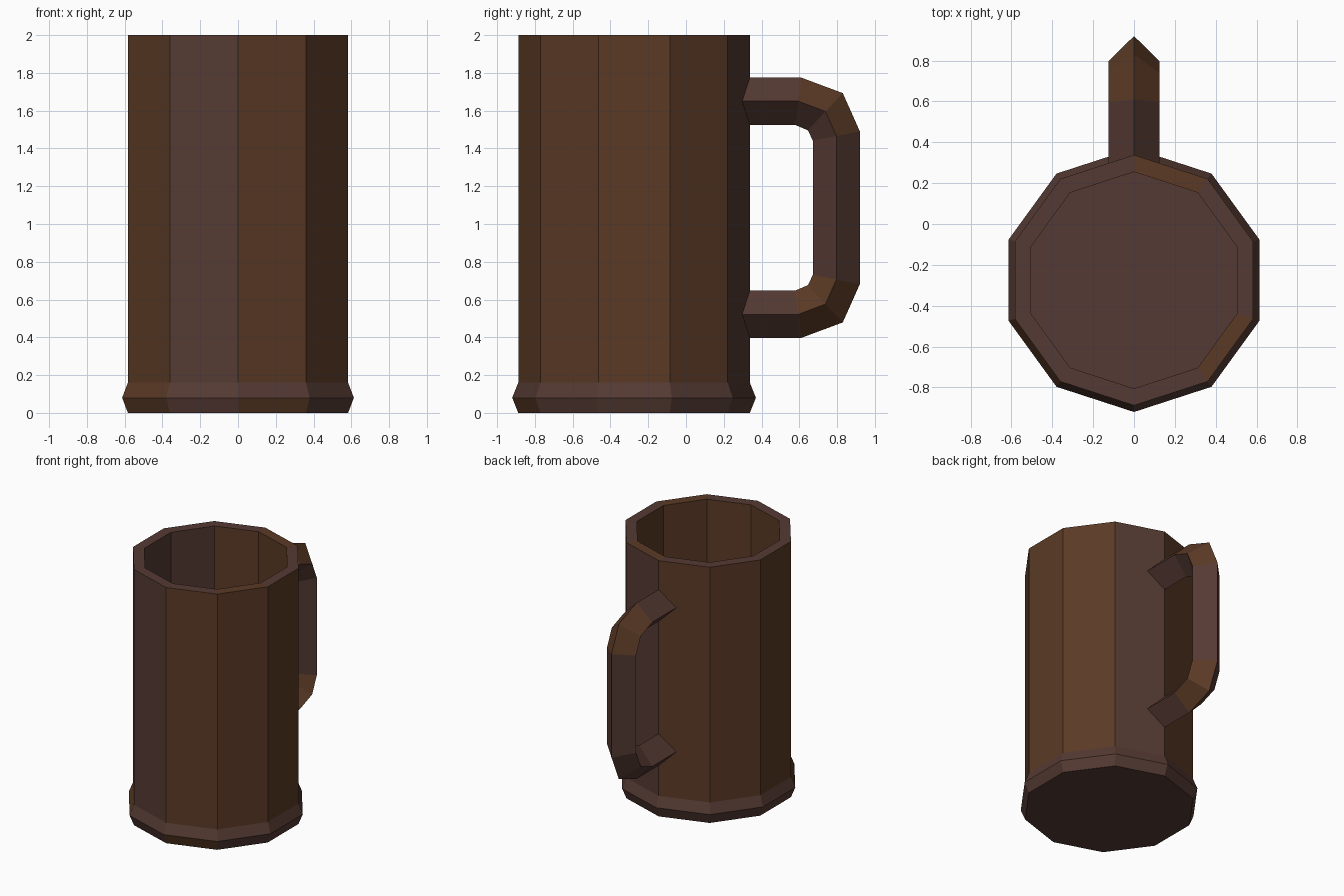
import bpy, bmesh, math

default = bpy.data.objects.get("Cube")
if default:
    bpy.data.objects.remove(default, do_unlink=True)


def make_material(name, hex_colour):
    """Flat material from an sRGB hex string, stored as linear values."""
    def linear(c):
        return c / 12.92 if c <= 0.04045 else ((c + 0.055) / 1.055) ** 2.4
    rgba = [linear(int(hex_colour[i:i + 2], 16) / 255) for i in (0, 2, 4)] + [1.0]
    mat = bpy.data.materials.new(name)
    mat.use_nodes = True
    mat.diffuse_color = rgba
    bsdf = next(n for n in mat.node_tree.nodes if n.type == 'BSDF_PRINCIPLED')
    bsdf.inputs["Base Color"].default_value = rgba
    bsdf.inputs["Roughness"].default_value = 0.9
    return mat


MATERIALS = [make_material("dull_brown_wood", "553A33"),
             make_material("warm_brown_wood", "5B3A25")]
DULL, WARM = 0, 1


def loft(name, rings, colour):
    """Skin successive closed rings, cap both ends; colour(band, side) picks the wood."""
    bm = bmesh.new()
    loops = [[bm.verts.new(p) for p in ring] for ring in rings]
    count = len(loops[0])
    for band, (low, high) in enumerate(zip(loops, loops[1:])):
        for s in range(count):
            t = (s + 1) % count
            face = bm.faces.new((low[s], low[t], high[t], high[s]))
            face.material_index = colour(band, s)
    bm.faces.new(loops[0])
    bm.faces.new(loops[-1])
    bmesh.ops.recalc_face_normals(bm, faces=bm.faces[:])
    mesh = bpy.data.meshes.new(name)
    bm.to_mesh(mesh)
    bm.free()
    for mat in MATERIALS:
        mesh.materials.append(mat)
    obj = bpy.data.objects.new(name, mesh)
    bpy.context.collection.objects.link(obj)
    return obj


# Mug: ten staves turned around a profile, from base band over the rim to the floor
SIDES = 10
CENTRE_Y = -0.275
PROFILE = [(0.613, 0), (0.645, 0.08), (0.613, 0.16), (0.613, 2),
           (0.53, 2), (0.53, 0.16)]


def stave_ring(radius, z):
    angles = [math.pi / 2 + math.tau * k / SIDES for k in range(SIDES)]
    return [(radius * math.cos(a), CENTRE_Y + radius * math.sin(a), z) for a in angles]


# Warm staves per profile band, counted anticlockwise from the back
WARM_STAVES = [
    {3, 5},                       # band, lower slope
    {3},                          # band, upper slope
    set(range(SIDES)) - {4, 9},   # outer wall
    {6, 9},                       # rim
    set(range(SIDES)) - {1, 2},   # inner wall
]
loft("mug_body", [stave_ring(r, z) for r, z in PROFILE],
     lambda band, side: WARM if side in WARM_STAVES[band] else DULL)


# Handle: diamond section swept along a bevelled C, mirrored about its mid height
MID_Z = 1.086
HALF_WIDTH = 0.125
# Outer, side and inner corner of the section as (y, height above the middle)
UPPER = [
    ((0.28, 0.689), (0.28, 0.564), (0.28, 0.439)),
    ((0.61, 0.689), (0.595, 0.564), (0.577, 0.439)),
    ((0.83, 0.607), (0.738, 0.51), (0.645, 0.41)),
    ((0.92, 0.405), (0.796, 0.38), (0.672, 0.355)),
]


def diamond(section, sign):
    outer, side, inner = [(y, MID_Z + sign * h) for y, h in section]
    return [(0, *outer), (HALF_WIDTH, *side), (0, *inner), (-HALF_WIDTH, *side)]


def handle_colour(band, side):
    if band in (1, 2):                    # upper bend
        return DULL if side == 1 else WARM
    if band in (4, 5):                    # lower bend
        return WARM if side in (0, 1) else DULL
    return DULL


loft("handle", [diamond(s, 1) for s in UPPER] + [diamond(s, -1) for s in reversed(UPPER)],
     handle_colour)
